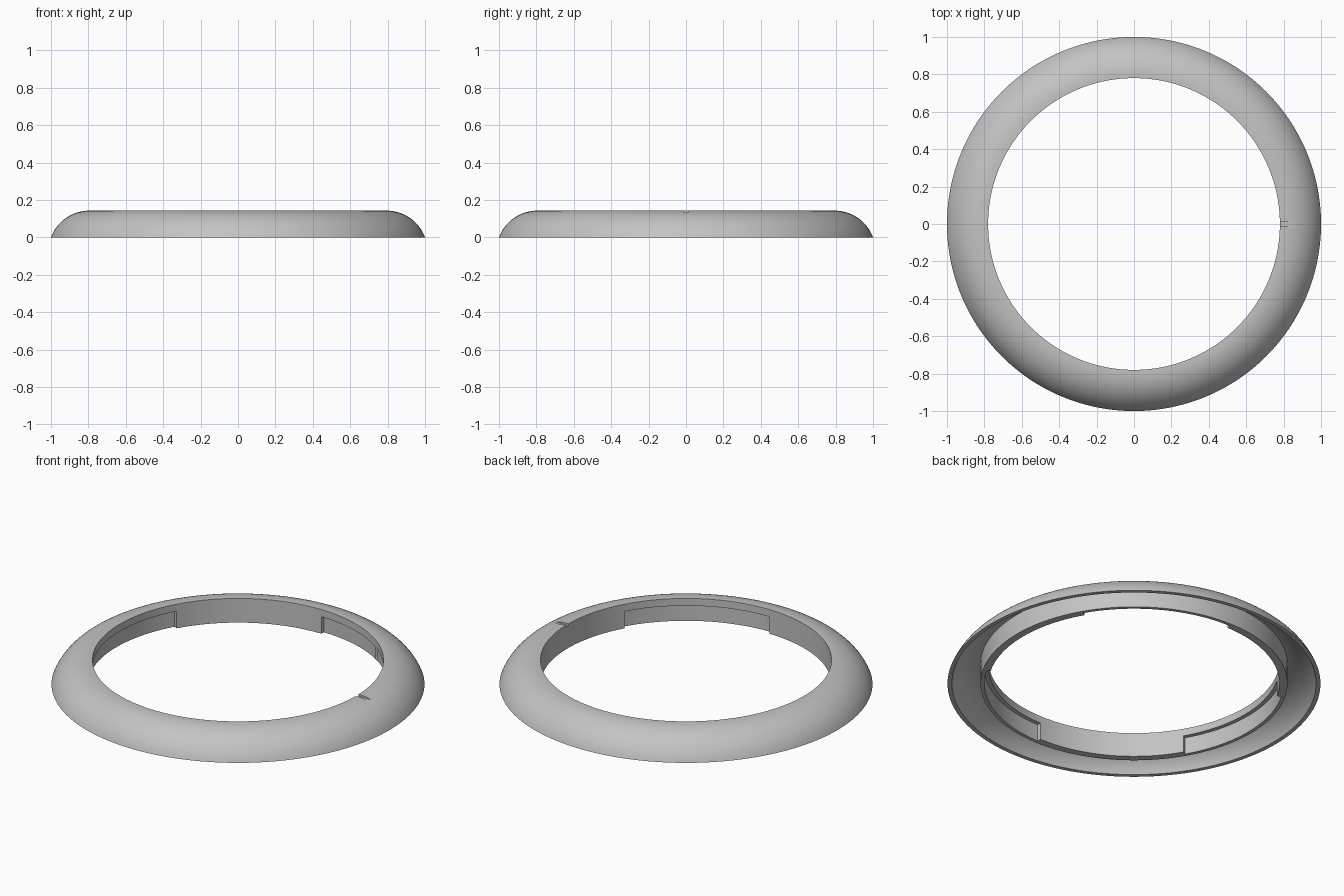
import bpy, bmesh
from math import sin, cos, pi, radians, asin, acos

cube = bpy.data.objects.get("Cube")
if cube:
    bpy.data.objects.remove(cube, do_unlink=True)

STEPS = 240
HEIGHT = 0.143
HOLE_R, WALL_R, RECESS_R = 0.78, 0.823, 0.803
RECESS_TOP = 0.1
SHELL = 0.022

# Dome arc: level at the crown, ending at radius 1 on the ground
CROWN_X = 0.795
ARC_R = ((1 - CROWN_X) ** 2 + HEIGHT ** 2) / (2 * HEIGHT)
ARC_Z = HEIGHT - ARC_R


def arc(radius, start, end, count):
    angles = [start + (end - start) * i / count for i in range(count + 1)]
    return [(CROWN_X + radius * cos(a), ARC_Z + radius * sin(a)) for a in angles]


def mesh_object(name, bm):
    bmesh.ops.recalc_face_normals(bm, faces=bm.faces)
    mesh = bpy.data.meshes.new(name)
    bm.to_mesh(mesh)
    bm.free()
    obj = bpy.data.objects.new(name, mesh)
    bpy.context.collection.objects.link(obj)
    return obj


def lathe(name, profile, start=0.0, sweep=2 * pi, steps=STEPS):
    """Turn a closed (radius, height) profile about z, fully or as a capped sector."""
    full = sweep > 2 * pi - 0.001
    bm = bmesh.new()
    rings = []
    for i in range(steps if full else steps + 1):
        a = start + sweep * i / steps
        rings.append([bm.verts.new((r * cos(a), r * sin(a), z)) for r, z in profile])
    n = len(profile)
    for i in range(steps):
        a, b = rings[i], rings[(i + 1) % len(rings)]
        for j in range(n):
            k = (j + 1) % n
            bm.faces.new((a[j], a[k], b[k], b[j]))
    if not full:
        bm.faces.new(rings[0])
        bm.faces.new(rings[-1])
    return mesh_object(name, bm)


def cut(target, cutter):
    cutter.hide_render = True
    mod = target.modifiers.new("cut", 'BOOLEAN')
    mod.operation = 'DIFFERENCE'
    mod.solver = 'EXACT'
    mod.object = cutter
    bpy.context.view_layer.objects.active = target
    bpy.ops.object.modifier_apply(modifier=mod.name)
    bpy.data.objects.remove(cutter, do_unlink=True)


# Domed shell, hollow underneath, with an upright inner wall
inner_r = ARC_R - SHELL
outer_arc = arc(ARC_R, pi / 2, asin(-ARC_Z / ARC_R), 20)
under_arc = arc(inner_r, asin(-ARC_Z / inner_r), acos((WALL_R - CROWN_X) / inner_r), 16)
profile = [(HOLE_R, 0), (HOLE_R, HEIGHT)] + outer_arc + under_arc + [(WALL_R, 0)]
ring = lathe("domed_ring", profile)

# Three recesses in the inner wall, below a thin lip
pocket = [(0.7, -0.05), (RECESS_R, -0.05), (RECESS_R, RECESS_TOP), (0.7, RECESS_TOP)]
for degrees in (30, 150, 270):
    cut(ring, lathe("recess_cutter", pocket, radians(degrees), pi / 3, STEPS // 6))

# Small index groove across the crown
bm = bmesh.new()
bmesh.ops.create_cube(bm, size=1)
bmesh.ops.scale(bm, vec=(0.2, 0.026, 0.05), verts=bm.verts)
bmesh.ops.translate(bm, vec=(0.8, 0, HEIGHT - 0.01 + 0.025), verts=bm.verts)
cut(ring, mesh_object("groove_cutter", bm))

# Plain grey finish
grey = bpy.data.materials.new("plain_grey")
grey.use_nodes = True
colour = (0.55, 0.55, 0.55, 1)
grey.diffuse_color = colour
grey.node_tree.nodes["Principled BSDF"].inputs["Base Color"].default_value = colour
ring.data.materials.clear()
ring.data.materials.append(grey)

bpy.ops.object.select_all(action='DESELECT')
ring.select_set(True)
bpy.context.view_layer.objects.active = ring
bpy.ops.object.shade_smooth_by_angle(angle=radians(30))
